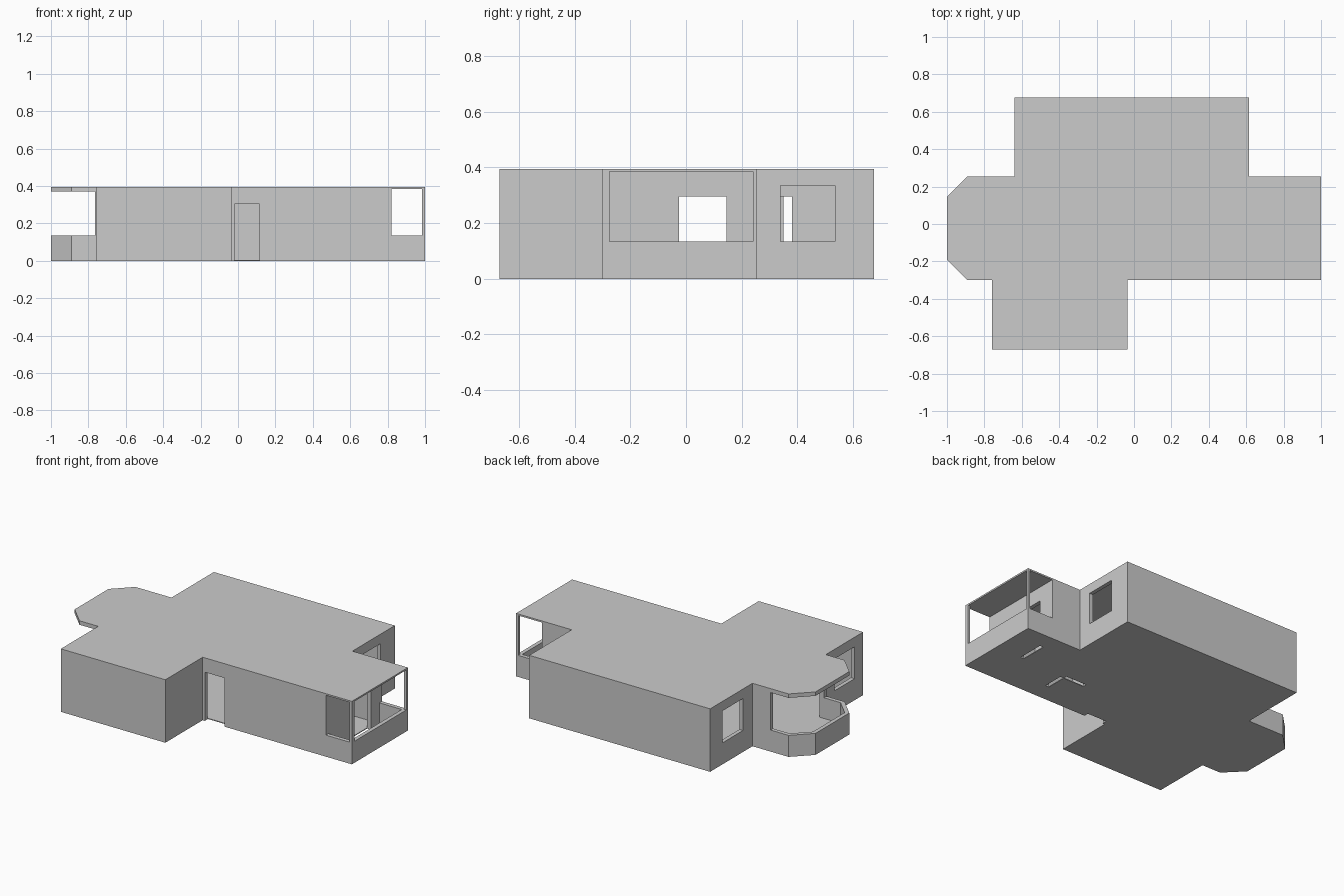
import bpy, bmesh
from mathutils import Vector

if "Cube" in bpy.data.objects:
    bpy.data.objects.remove(bpy.data.objects["Cube"])

WALL, SILL, CEIL, TOP, DOOR = 0.025, 0.135, 0.385, 0.395, 0.295

plaster = bpy.data.materials.new("light_grey_plaster")
plaster.use_nodes = True
GREY = (0.6, 0.6, 0.6, 1)
plaster.diffuse_color = GREY
plaster.node_tree.nodes["Principled BSDF"].inputs["Base Color"].default_value = GREY


def prism(name, outline, z0, z1):
    """Extrude a counter-clockwise outline from z0 to z1."""
    bm = bmesh.new()
    face = bm.faces.new([bm.verts.new((x, y, z0)) for x, y in outline])
    ext = bmesh.ops.extrude_face_region(bm, geom=[face])["geom"]
    moved = [v for v in ext if isinstance(v, bmesh.types.BMVert)]
    bmesh.ops.translate(bm, verts=moved, vec=(0, 0, z1 - z0))
    bmesh.ops.recalc_face_normals(bm, faces=bm.faces)
    mesh = bpy.data.meshes.new(name)
    bm.to_mesh(mesh)
    bm.free()
    mesh.materials.append(plaster)
    obj = bpy.data.objects.new(name, mesh)
    bpy.context.collection.objects.link(obj)
    return obj


def box(name, x0, x1, y0, y1, z0, z1):
    return prism(name, [(x0, y0), (x1, y0), (x1, y1), (x0, y1)], z0, z1)


def inset(outline, d):
    """Mitred inward offset of a counter-clockwise outline."""
    pts, result = [Vector(p) for p in outline], []
    for i, p in enumerate(pts):
        a = (p - pts[i - 1]).normalized()
        b = (pts[(i + 1) % len(pts)] - p).normalized()
        na, nb = Vector((-a.y, a.x)), Vector((-b.y, b.x))
        result.append(p + (na + nb) * d / (1 + na.dot(nb)))
    return result


def cut(obj, cutter):
    cutter.hide_render = True
    mod = obj.modifiers.new("cut", "BOOLEAN")
    mod.operation, mod.solver, mod.object = "DIFFERENCE", "EXACT", cutter
    bpy.context.view_layer.objects.active = obj
    bpy.ops.object.modifier_apply(modifier=mod.name)
    bpy.data.objects.remove(cutter)


def wall_with_door(name, axis, pos, start, end, d0, d1):
    """Partition along an axis, with a doorway from d0 to d1."""
    parts = [("near", start, d0, 0.005), ("far", d1, end, 0.005), ("lintel", d0, d1, DOOR)]
    for part, a, b, z in parts:
        if b - a < 0.001:
            continue
        span, thick = (a, b), (pos, pos + WALL)
        xs, ys = (span, thick) if axis == "x" else (thick, span)
        box(f"{name}_{part}", *xs, *ys, z, CEIL)


# House shell: wings, bay end and covered porch end, hollowed out
outline = [(-0.76, -0.67), (-0.035, -0.67), (-0.035, -0.3), (1, -0.3), (1, 0.255),
           (0.615, 0.255), (0.615, 0.675), (-0.64, 0.675), (-0.64, 0.255),
           (-0.89, 0.255), (-1, 0.145), (-1, -0.19), (-0.89, -0.3), (-0.76, -0.3)]
shell = prism("house_shell", outline, 0, TOP)
cut(shell, prism("interior_cutter", inset(outline, WALL), 0.005, CEIL))

# Openings in the outer walls
openings = [
    (0.82, 0.985, -0.4, 0.3, SILL, CEIL),         # porch sides
    (0.85, 1.1, -0.275, 0.24, SILL, CEIL),        # porch end
    (-1.1, -0.765, -0.4, 0.3, SILL, 0.37),        # bay
    (0.55, 0.7, 0.34, 0.535, SILL, 0.335),        # back wing window
    (-0.7, -0.6, 0.35, 0.55, SILL, 0.335),        # back wing window, far side
    (-0.8, -0.72, -0.585, -0.385, SILL, 0.335),   # front wing window
    (-0.02, 0.115, -0.4, -0.27, -0.1, 0.305),     # entrance
]
# Open thresholds under the inner doorways
thresholds = [(0.795, 0.82, -0.025, 0.145), (0.48, 0.505, -0.18, -0.05),
              (0.335, 0.48, -0.05, -0.025)]
openings += [(*t, -0.1, 0.1) for t in thresholds]
for o in openings:
    cut(shell, box("opening_cutter", *o))

# Inner partitions
wall_with_door("porch_wall", "y", 0.795, -0.275, 0.23, -0.025, 0.145)
wall_with_door("small_room_side", "y", 0.48, -0.275, -0.025, -0.18, -0.05)
wall_with_door("small_room_back", "x", -0.05, 0.2, 0.48, 0.335, 0.48)
box("small_room_end", 0.2, 0.225, -0.275, -0.05, 0.005, CEIL)
wall_with_door("back_room_wall", "y", 0.3, 0.2, 0.65, 0.225, 0.38)
